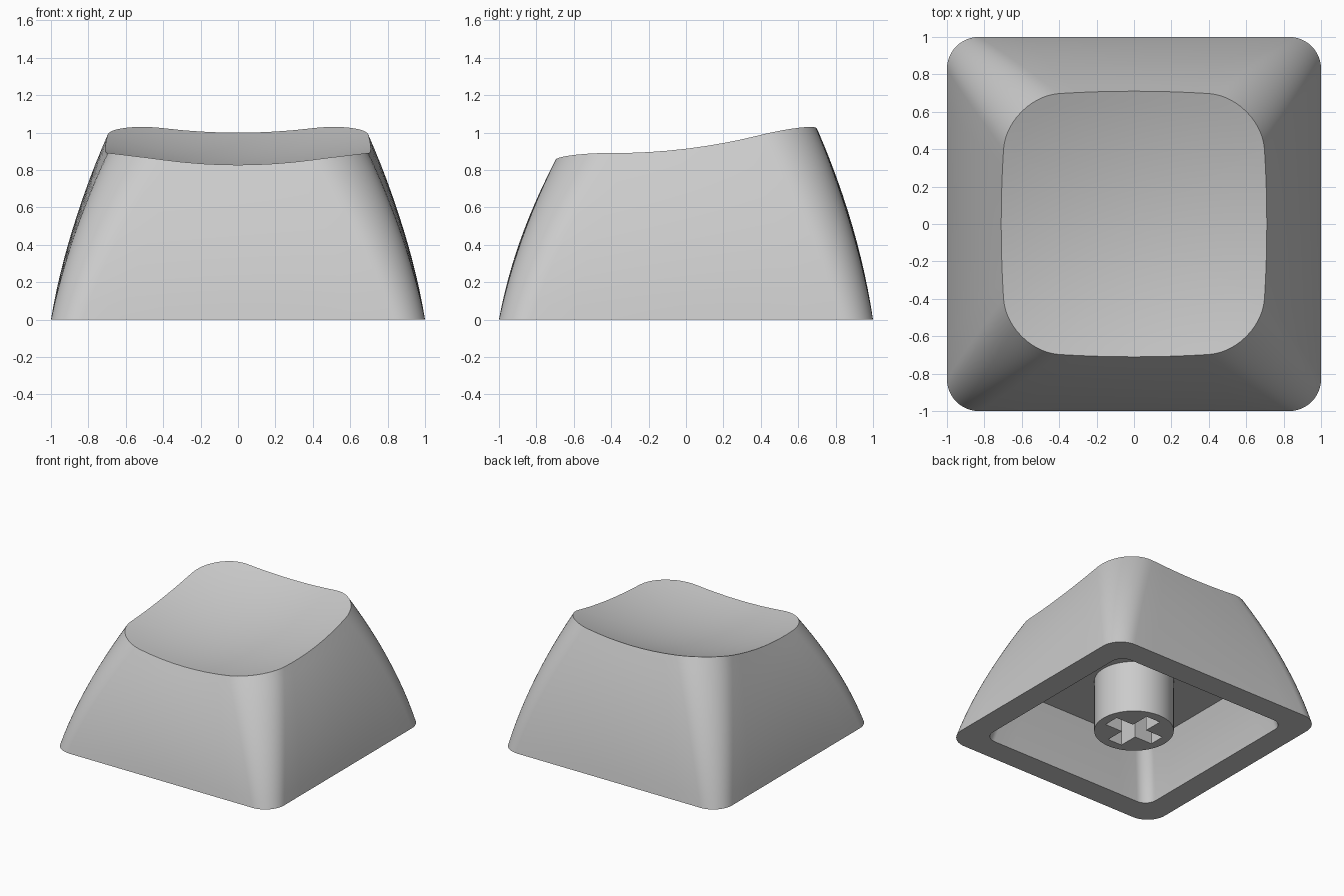
import bpy
import bmesh
from math import sin, cos, pi
from mathutils import Vector, Matrix

cube = bpy.data.objects.get("Cube")
if cube:
    bpy.data.objects.remove(cube)

GREY = (0.6, 0.6, 0.6, 1)
material = bpy.data.materials.new("light_grey_plastic")
material.use_nodes = True
material.diffuse_color = GREY
material.node_tree.nodes["Principled BSDF"].inputs["Base Color"].default_value = GREY

CEILING = 0.43
STEPS = 12


def outline(half, radius, bow=0.0):
    """Rounded square with slightly bowed sides, anticlockwise."""
    points = []
    for corner in range(4):
        turn = Matrix.Rotation(corner * pi / 2, 2)
        c = half - radius
        side = [Vector((half, c * k / 4)) for k in range(-3, 4)]
        arc = [Vector((c + radius * cos(a), c + radius * sin(a)))
               for a in (i * pi / 2 / STEPS for i in range(STEPS + 1))]
        for p in side + arc:
            q = Vector((p.x * (1 - bow * (p.y / half) ** 2),
                        p.y * (1 - bow * (p.x / half) ** 2)))
            points.append(turn @ q)
    return points


def dish(p):
    """Height of the tilted spherical top."""
    return 0.823 + 0.121 * p.y + 0.18 * p.length_squared


def bridge(bm, lower, upper):
    n = len(lower)
    for i in range(n):
        j = (i + 1) % n
        bm.faces.new((lower[i], lower[j], upper[j], upper[i]))


def finish(bm, name):
    bmesh.ops.recalc_face_normals(bm, faces=bm.faces)
    mesh = bpy.data.meshes.new(name)
    bm.to_mesh(mesh)
    bm.free()
    obj = bpy.data.objects.new(name, mesh)
    bpy.context.collection.objects.link(obj)
    mesh.materials.append(material)
    return obj


def activate(obj):
    bpy.ops.object.select_all(action='DESELECT')
    obj.select_set(True)
    bpy.context.view_layer.objects.active = obj


def prism(name, points, z0, z1):
    bm = bmesh.new()
    low, high = ([bm.verts.new((x, y, z)) for x, y in points] for z in (z0, z1))
    bridge(bm, low, high)
    bm.faces.new(low)
    bm.faces.new(high)
    return finish(bm, name)


# Cap shell: one closed surface from ceiling, down, around the rim and over the top
bm = bmesh.new()
rings = []


def add_ring(points, height):
    rings.append([bm.verts.new((p.x, p.y, height(p))) for p in points])


# Inner cavity
add_ring(outline(0.68, 0.09), lambda p: CEILING)
for t in (0.75, 0.5, 0.25, 0):
    add_ring(outline(0.8 - 0.08 * t - 0.04 * t * t, 0.1), lambda p: CEILING * t)

# Curved outer skirt
for i in range(STEPS + 1):
    t = i / STEPS
    width = 1 - 0.15 * t - 0.14 * t * t
    ring = outline(width, 0.17 + 0.12 * t, 0.05 * t)
    rim = outline(0.71, 0.17 + 0.12 * t, 0.05 * t)
    rings.append([bm.verts.new((p.x, p.y, t * dish(q))) for p, q in zip(ring, rim)])

# Dished top
top = outline(0.71, 0.29, 0.05)
for i in range(1, STEPS):
    add_ring([p * (1 - i / STEPS) for p in top], dish)

for lower, upper in zip(rings, rings[1:]):
    bridge(bm, lower, upper)
centre = bm.verts.new((0, 0, dish(Vector((0, 0)))))
last = rings[-1]
for i, v in enumerate(last):
    bm.faces.new((v, last[(i + 1) % len(last)], centre))
bm.faces.new(rings[0])
shell = finish(bm, "cap_shell")
activate(shell)
bpy.ops.object.shade_smooth_by_angle(angle=pi / 6)

# Round mounting stem with a cross-shaped socket
stem = prism("mounting_stem", [(0.3 * cos(2 * pi * i / 64), 0.3 * sin(2 * pi * i / 64))
                               for i in range(64)], 0, CEILING + 0.03)
LONG, SHORT = 0.225, 0.065
cross = []
for corner in range(4):
    turn = Matrix.Rotation(corner * pi / 2, 2)
    cross += [turn @ Vector(p) for p in ((LONG, -SHORT), (LONG, SHORT), (SHORT, SHORT))]
cutter = prism("socket_cutter", cross, -0.1, CEILING - 0.02)
cutter.hide_render = True
activate(stem)
cut = stem.modifiers.new("socket", 'BOOLEAN')
cut.operation = 'DIFFERENCE'
cut.solver = 'EXACT'
cut.object = cutter
bpy.ops.object.modifier_apply(modifier=cut.name)
bpy.data.objects.remove(cutter)
bpy.ops.object.shade_smooth_by_angle(angle=pi / 6)
